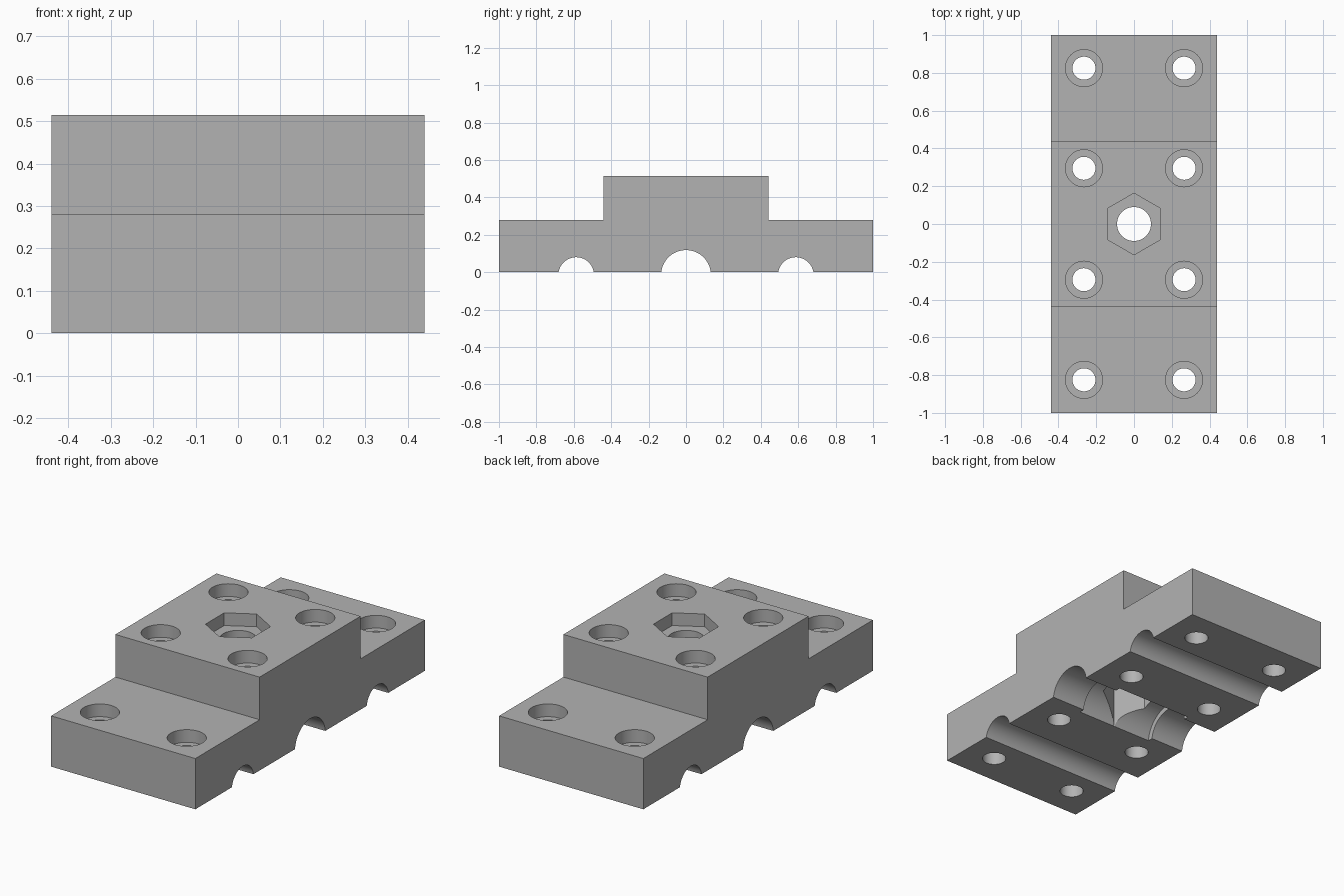
import bpy
from math import pi, radians

if "Cube" in bpy.data.objects:
    bpy.data.objects.remove(bpy.data.objects["Cube"])

WIDTH, LENGTH = 0.88, 2.0
STEP_Y, LOW_Z, TOP_Z = 0.44, 0.28, 0.515
AXIS_Z = -0.015      # axis of the bar channels, just below the base
POCKET = 0.07        # depth of the counterbores and top nut pocket

grey = bpy.data.materials.new("plain_grey")
grey.use_nodes = True
colour = (0.45, 0.45, 0.45, 1)
grey.diffuse_color = colour
grey.node_tree.nodes["Principled BSDF"].inputs["Base Color"].default_value = colour

# Stepped block: side profile extruded across the width
half = LENGTH / 2
profile = [(-half, 0), (half, 0), (half, LOW_Z), (STEP_Y, LOW_Z),
           (STEP_Y, TOP_Z), (-STEP_Y, TOP_Z), (-STEP_Y, LOW_Z), (-half, LOW_Z)]
n = len(profile)
verts = [(x, y, z) for x in (-WIDTH / 2, WIDTH / 2) for y, z in profile]
faces = [tuple(reversed(range(n))), tuple(range(n, 2 * n))]
faces += [(i, (i + 1) % n, (i + 1) % n + n, i + n) for i in range(n)]
mesh = bpy.data.meshes.new("clamp_block")
mesh.from_pydata(verts, [], faces)
mesh.materials.append(grey)
block = bpy.data.objects.new("clamp_block", mesh)
bpy.context.collection.objects.link(block)


def cut(obj):
    """Subtract a cutter from the block and discard it."""
    obj.hide_render = True
    obj.data.materials.append(grey)
    mod = block.modifiers.new("cut", "BOOLEAN")
    mod.operation, mod.solver, mod.object = "DIFFERENCE", "EXACT", obj
    bpy.context.view_layer.objects.active = block
    bpy.ops.object.modifier_apply(modifier=mod.name)
    bpy.data.objects.remove(obj)


def cut_vertical(x, y, radius, z0, z1, sides=48):
    bpy.ops.mesh.primitive_cylinder_add(
        vertices=sides, radius=radius, depth=z1 - z0, location=(x, y, (z0 + z1) / 2))
    cut(bpy.context.object)


def cut_channel(y, radius, length):
    bpy.ops.mesh.primitive_cylinder_add(
        vertices=64, radius=radius, depth=length,
        location=(0, y, AXIS_Z), rotation=(0, pi / 2, 0))
    cut(bpy.context.object)


# Bar channels underneath, with a wider recess in the middle one
for y, radius in ((-0.587, 0.095), (0, 0.133), (0.587, 0.095)):
    cut_channel(y, radius, WIDTH + 0.2)
cut_channel(0, 0.162, 0.468)

# Counterbored screw holes
for x in (-0.265, 0.265):
    for y, top in ((-0.825, LOW_Z), (-0.295, TOP_Z), (0.295, TOP_Z), (0.825, LOW_Z)):
        cut_vertical(x, y, 0.061, -0.1, top + 0.1)
        cut_vertical(x, y, 0.098, top - POCKET, top + 0.1)

# Central bolt hole with hexagonal nut pockets above and below
cut_vertical(0, 0, 0.09, -0.1, TOP_Z + 0.1)
cut_vertical(0, 0, 0.163, TOP_Z - POCKET, TOP_Z + 0.1, sides=6)
cut_vertical(0, 0, 0.163, -0.1, 0.25, sides=6)

# Smooth the round walls, keep all edges crisp
bpy.ops.object.select_all(action="DESELECT")
block.select_set(True)
bpy.context.view_layer.objects.active = block
bpy.ops.object.shade_smooth_by_angle(angle=radians(30))
